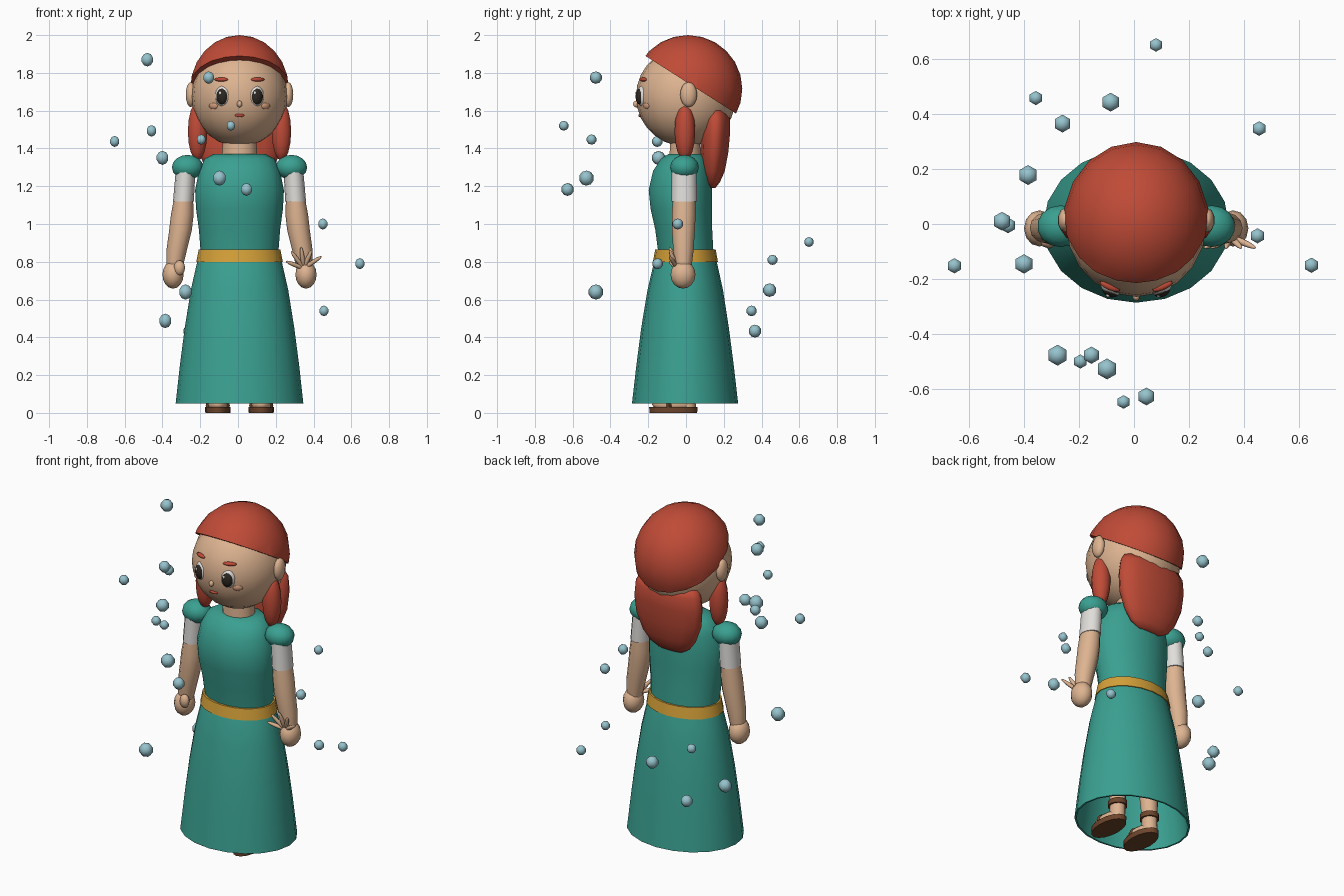
import bpy, bmesh, math
from mathutils import Matrix, Vector

OX = 0.008  # the figure stands slightly right of the bubble cloud's centre


def material(name, rgb):
    m = bpy.data.materials.new(name)
    m.diffuse_color = (*rgb, 1)
    return m


TEAL = material("teal cloth", (0.042, 0.352, 0.283))
RED = material("red hair", (0.527, 0.070, 0.038))
SKIN = material("skin", (0.73, 0.456, 0.283))
GOLD = material("gold belt", (0.66, 0.352, 0.040))
WHITE = material("white", (0.75, 0.73, 0.70))
BROWN = material("brown leather", (0.155, 0.060, 0.025))
BLUE = material("pale blue", (0.305, 0.546, 0.61))
DARK = material("dark eye", (0.025, 0.020, 0.015))
BLUSH = material("blush", (0.64, 0.33, 0.20))


def finish(name, bm, mat, angle=65):
    bmesh.ops.recalc_face_normals(bm, faces=bm.faces)
    me = bpy.data.meshes.new(name)
    bm.to_mesh(me)
    bm.free()
    me.materials.append(mat)
    ob = bpy.data.objects.new(name, me)
    bpy.context.collection.objects.link(ob)
    bpy.ops.object.select_all(action='DESELECT')
    ob.select_set(True)
    bpy.context.view_layer.objects.active = ob
    bpy.ops.object.shade_smooth_by_angle(angle=math.radians(angle))
    return ob


def ball(name, loc, r, mat, seg=14, rings=9, rot=Matrix(), cut=None):
    """Ellipsoid, optionally keeping only the side of a plane the normal points to."""
    bm = bmesh.new()
    mx = Matrix.Translation(loc) @ rot @ Matrix.Diagonal((*r, 1))
    bmesh.ops.create_uvsphere(bm, u_segments=seg, v_segments=rings, radius=1, matrix=mx)
    if cut:
        res = bmesh.ops.bisect_plane(bm, geom=bm.verts[:] + bm.edges[:] + bm.faces[:],
                                     plane_co=cut[0], plane_no=cut[1], clear_inner=True)
        edges = [e for e in res['geom_cut'] if isinstance(e, bmesh.types.BMEdge)]
        bmesh.ops.contextual_create(bm, geom=edges)
    return finish(name, bm, mat)


def loft(name, rings, mat, n=16):
    """Closed skin through elliptical rings (z, centre x, centre y, rx, ry)."""
    bm = bmesh.new()
    loops = [[bm.verts.new((cx + rx * math.cos(2 * math.pi * i / n),
                            cy + ry * math.sin(2 * math.pi * i / n), z)) for i in range(n)]
             for z, cx, cy, rx, ry in rings]
    for a, b in zip(loops, loops[1:]):
        for i in range(n):
            j = (i + 1) % n
            bm.faces.new((a[i], a[j], b[j], b[i]))
    bm.faces.new(loops[0])
    bm.faces.new(loops[-1])
    return finish(name, bm, mat)


def rotz(a):
    return Matrix.Rotation(a, 4, 'Z')


# Head, hair cap, long back hair
ball("head", (OX, 0, 1.675), (0.255, 0.265, 0.265), SKIN, 20, 14)
ball("hair_cap", (OX, 0.01, 1.715), (0.265, 0.288, 0.285), RED, 18, 12,
     cut=((0, -0.215, 1.89), (0, 0.31, 0.487)))
loft("back_hair", [(1.60, OX, 0.155, 0.19, 0.060), (1.56, OX, 0.157, 0.215, 0.078),
                   (1.48, OX, 0.155, 0.225, 0.080), (1.38, OX, 0.150, 0.215, 0.076),
                   (1.28, OX, 0.145, 0.175, 0.062), (1.22, OX, 0.14, 0.13, 0.040),
                   (1.19, OX, 0.14, 0.08, 0.015)], RED, 14)
loft("neck", [(1.33, OX, -0.005, 0.095, 0.085), (1.48, OX, -0.005, 0.088, 0.08)], SKIN, 14)

# Face
ball("nose", (OX, -0.264, 1.635), (0.014, 0.016, 0.018), SKIN, 8, 6)
ball("mouth", (OX, -0.243, 1.575), (0.027, 0.010, 0.009), RED, 10, 6)
for s, side in ((-1, "left"), (1, "right")):
    def on_face(ang, dist, z):
        return (OX + s * math.sin(ang) * dist, -math.cos(ang) * dist, z)
    ball(side + "_eye", on_face(0.37, 0.245, 1.677), (0.043, 0.030, 0.056), WHITE, 14, 9, rotz(0.37 * s))
    ball(side + "_iris", on_face(0.365, 0.260, 1.675), (0.032, 0.023, 0.043), DARK, 14, 9, rotz(0.37 * s))
    ball(side + "_eye_glint", (OX + s * 0.092 - 0.010, -0.259, 1.693), (0.008, 0.008, 0.010), WHITE, 8, 6)
    ball(side + "_brow", on_face(0.40, 0.246, 1.765), (0.040, 0.014, 0.011), RED, 10, 6, rotz(0.40 * s))
    ball(side + "_cheek", on_face(0.58, 0.247, 1.627), (0.031, 0.014, 0.021), BLUSH, 10, 6, rotz(0.58 * s))
    ball(side + "_ear", (OX + s * 0.258, 0.014, 1.685), (0.028, 0.045, 0.066), SKIN, 10, 8)
    # Side lock of hair
    ball(side + "_side_lock", (OX + s * 0.222, -0.006, 1.49), (0.054, 0.055, 0.155), RED, 10, 8)

# Dress: bodice, belt and hollow skirt
loft("bodice", [(1.37, OX, 0, 0.14, 0.095), (1.345, OX, -0.01, 0.185, 0.125),
                (1.28, OX, -0.022, 0.215, 0.155), (1.18, OX, -0.03, 0.235, 0.170),
                (1.08, OX, -0.025, 0.230, 0.165), (0.97, OX, -0.012, 0.215, 0.153),
                (0.84, OX, 0, 0.205, 0.148)], TEAL, 18)
loft("belt", [(0.865, OX, -0.003, 0.216, 0.160), (0.80, OX, -0.003, 0.229, 0.172)], GOLD, 20)
loft("skirt", [(0.85, OX, 0, 0.205, 0.148), (0.80, OX, -0.003, 0.224, 0.166),
               (0.65, OX, -0.004, 0.258, 0.200), (0.45, OX, -0.005, 0.290, 0.232),
               (0.25, OX, -0.005, 0.316, 0.258), (0.05, OX, -0.005, 0.338, 0.281),
               (0.05, OX, -0.005, 0.328, 0.271), (0.45, OX, -0.005, 0.278, 0.220),
               (0.75, OX, -0.004, 0.218, 0.160)], TEAL, 20)

# Arms and legs
for s, side in ((-1, "left"), (1, "right")):
    def x(v):
        return OX + s * v
    ball(side + "_puff_sleeve", (x(0.275), -0.008, 1.30), (0.085, 0.076, 0.066), TEAL, 14, 8)
    loft(side + "_white_sleeve", [(1.29, x(0.285), -0.01, 0.052, 0.066),
                                  (1.12, x(0.297), -0.01, 0.055, 0.068)], WHITE, 12)
    loft(side + "_arm", [(1.14, x(0.296), -0.01, 0.050, 0.060), (1.05, x(0.303), -0.012, 0.060, 0.063),
                         (0.97, x(0.312), -0.014, 0.060, 0.061), (0.86, x(0.333), -0.014, 0.054, 0.054),
                         (0.76, x(0.345), -0.014, 0.042, 0.042)], SKIN, 12)
    ball(side + "_hand", (x(0.352), -0.016, 0.732), (0.056, 0.066, 0.074), SKIN, 12, 8)
    # Leg, foot and sandal
    loft(side + "_leg", [(0.70, x(0.11), 0, 0.075, 0.075), (0.35, x(0.11), 0, 0.060, 0.060),
                         (0.12, x(0.113), 0.005, 0.042, 0.045), (0.03, x(0.115), 0.005, 0.042, 0.047)], SKIN, 12)
    ball(side + "_foot", (x(0.115), -0.065, 0.045), (0.057, 0.115, 0.040), SKIN, 12, 8)
    loft(side + "_sandal_sole", [(0.0, x(0.115), -0.067, 0.066, 0.126),
                                 (0.03, x(0.115), -0.067, 0.068, 0.128)], BROWN, 16)
    loft(side + "_ankle_strap", [(0.105, x(0.113), 0.005, 0.052, 0.055),
                                 (0.135, x(0.113), 0.005, 0.052, 0.055)], BROWN, 12)
    ball(side + "_toe_strap", (x(0.115), -0.09, 0.040), (0.064, 0.025, 0.052), BROWN, 12, 8,
         cut=((0, 0, 0.01), (0, 0, 1)))

# Closed left hand's thumb, open right hand's fanned fingers
ball("left_thumb", (OX - 0.318, -0.065, 0.768), (0.030, 0.024, 0.040), SKIN, 8, 6)
base = Vector((0.348, -0.045, 0.765))
for k, (fx, fz) in enumerate(((0.26, 0.80), (0.285, 0.85), (0.335, 0.872), (0.388, 0.857), (0.437, 0.825))):
    tip = Vector((fx, -0.085, fz))
    d = tip - base
    ball("right_finger_%d" % (k + 1), (base + tip) / 2, (0.012, 0.012, d.length / 2 + 0.008), SKIN, 8, 7,
         d.to_track_quat('Z', 'Y').to_matrix().to_4x4())

# Floating bubbles: x, y, z, radius
bubbles = [(-0.48, 0.01, 1.87, 0.036), (-0.155, -0.477, 1.775, 0.033), (-0.653, -0.152, 1.437, 0.029),
           (-0.458, -0.005, 1.493, 0.030), (-0.40, -0.145, 1.35, 0.037), (-0.195, -0.50, 1.447, 0.027),
           (-0.038, -0.647, 1.52, 0.026), (-0.098, -0.527, 1.243, 0.040), (0.045, -0.627, 1.183, 0.034),
           (0.449, -0.043, 1.00, 0.029), (0.645, -0.15, 0.79, 0.029), (0.455, 0.347, 0.54, 0.028),
           (-0.278, -0.477, 0.64, 0.040), (-0.385, 0.178, 0.487, 0.038), (0.08, 0.651, 0.905, 0.026),
           (-0.357, 0.458, 0.81, 0.027), (-0.085, 0.443, 0.65, 0.036), (-0.26, 0.365, 0.433, 0.034)]
for k, (bx, by, bz, r) in enumerate(bubbles):
    ball("bubble_%d" % (k + 1), (bx, by, bz), (r, r, r), BLUE, 6, 5)
